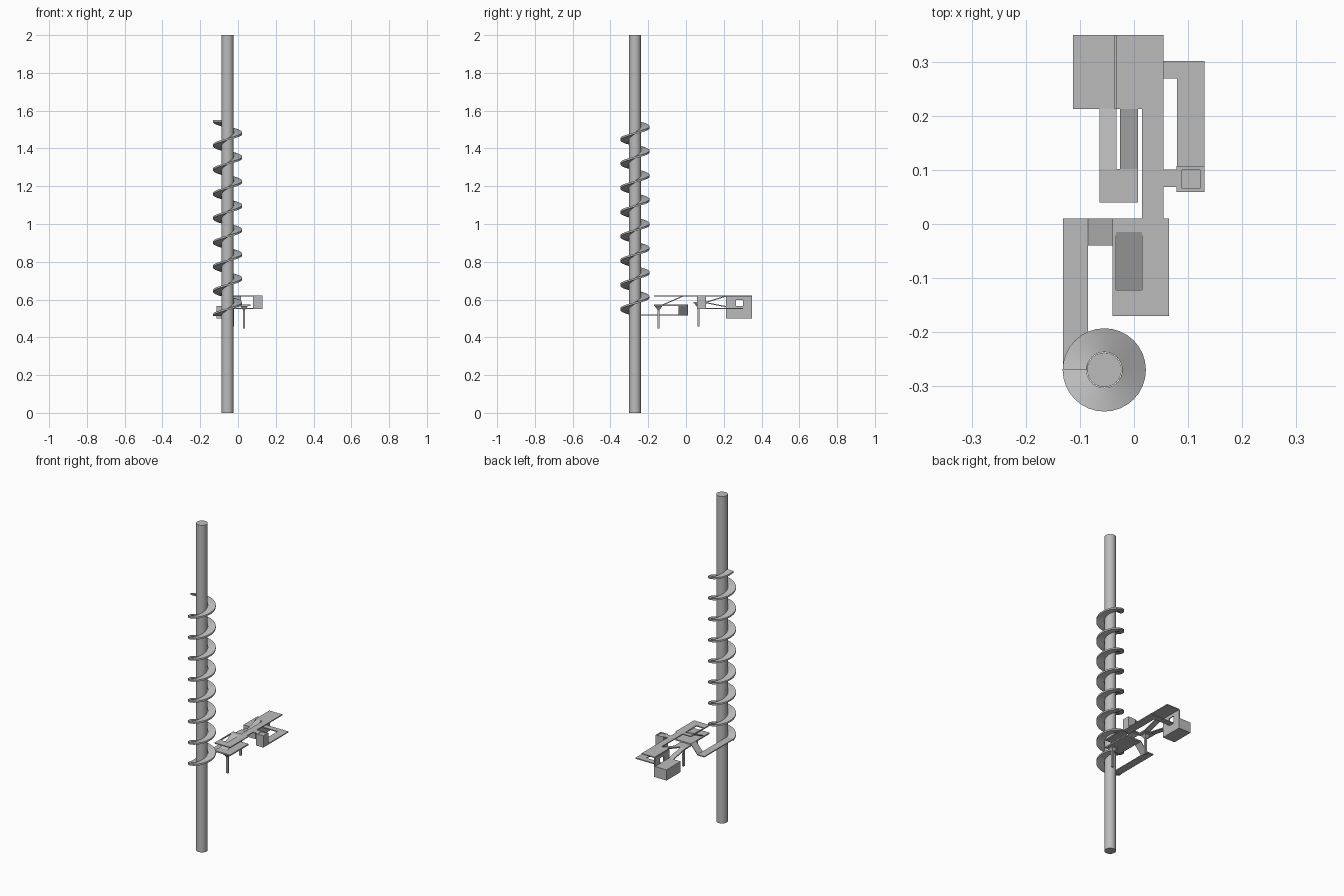
import bpy, bmesh, math
from mathutils import Vector

if "Cube" in bpy.data.objects:
    bpy.data.objects.remove(bpy.data.objects["Cube"])

grey = bpy.data.materials.new("plain grey")
grey.diffuse_color = (0.5, 0.5, 0.5, 1)
grey.use_nodes = True
grey.node_tree.nodes["Principled BSDF"].inputs["Base Color"].default_value = grey.diffuse_color


def make(name, verts, faces, smooth=False):
    me = bpy.data.meshes.new(name)
    me.from_pydata(verts, [], faces)
    bm = bmesh.new()
    bm.from_mesh(me)
    bmesh.ops.recalc_face_normals(bm, faces=bm.faces)
    bm.to_mesh(me)
    bm.free()
    me.materials.append(grey)
    ob = bpy.data.objects.new(name, me)
    bpy.context.collection.objects.link(ob)
    if smooth:
        bpy.context.view_layer.objects.active = ob
        ob.select_set(True)
        bpy.ops.object.shade_smooth_by_angle(angle=math.radians(35))
        ob.select_set(False)
    return ob


HEX = [(0, 1, 2, 3), (4, 5, 6, 7), (0, 1, 5, 4), (1, 2, 6, 5), (2, 3, 7, 6), (3, 0, 4, 7)]


def box(name, x0, x1, y0, y1, z0, z1):
    c = [(x0, y0), (x1, y0), (x1, y1), (x0, y1)]
    return make(name, [(x, y, z) for z in (z0, z1) for x, y in c], HEX)


def ramp(name, x0, x1, y0, y1, za, zb, axis="y", t=0.006):
    """Sloping slab whose top runs from za to zb along the axis."""
    c = [(x0, y0), (x1, y0), (x1, y1), (x0, y1)]
    def top(x, y):
        return zb if (x == x1 if axis == "x" else y == y1) else za
    return make(name, [(x, y, top(x, y) - d) for d in (t, 0) for x, y in c], HEX)


def post(name, x, y, z0, z1):
    """Square post with a flared head."""
    verts, faces = [], []
    for r, z in ((0.006, z0), (0.006, z1 - 0.022), (0.018, z1 - 0.006), (0.018, z1)):
        verts += [(x - r, y - r, z), (x + r, y - r, z), (x + r, y + r, z), (x - r, y + r, z)]
    for k in range(3):
        for i in range(4):
            j = (i + 1) % 4
            faces.append((4 * k + i, 4 * k + j, 4 * k + 4 + j, 4 * k + 4 + i))
    faces += [(0, 1, 2, 3), (12, 13, 14, 15)]
    make(name, verts, faces)


# tall pole
PX, PY, N = -0.055, -0.27, 32
ring = [(PX + 0.032 * math.cos(2 * math.pi * i / N), PY + 0.032 * math.sin(2 * math.pi * i / N))
        for i in range(N)]
make("pole", [(x, y, z) for z in (0, 2) for x, y in ring],
     [(i, (i + 1) % N, N + (i + 1) % N, N + i) for i in range(N)]
     + [tuple(range(N)), tuple(range(N, 2 * N))], True)

# spiral ramp: eight turns around the pole
TURNS, SEG = 8, 32
verts, faces = [], []
for k in range(TURNS * SEG + 1):
    a = math.pi + 2 * math.pi * k / SEG
    z = 0.522 + 0.1285 * k / SEG
    for r, dz in ((0.033, -0.010), (0.077, -0.010), (0.077, 0), (0.033, 0)):
        verts.append((PX + r * math.cos(a), PY + r * math.sin(a), z + dz))
for k in range(TURNS * SEG):
    for i in range(4):
        j = (i + 1) % 4
        faces.append((4 * k + i, 4 * k + j, 4 * k + 4 + j, 4 * k + 4 + i))
e = 4 * TURNS * SEG
faces += [(0, 1, 2, 3), (e, e + 1, e + 2, e + 3)]
make("spiral_ramp", verts, faces, True)

# low walkway from the foot of the spiral, rising to the lower platform
box("low_walkway", -0.131, -0.085, -0.27, 0.01, 0.516, 0.522)
ramp("low_walkway_ramp", -0.085, -0.04, -0.04, 0.01, 0.522, 0.575, "x")

# lower platform on a post, ramp up through the opening
box("lower_platform", -0.04, 0.065, -0.17, 0.008, 0.567, 0.575)
post("front_post", 0.032, -0.145, 0.447, 0.568)
ramp("opening_ramp", -0.033, 0.015, -0.122, -0.015, 0.575, 0.622)

# upper platform: frame around the opening
Z0, Z1 = 0.616, 0.622
box("upper_frame_left", -0.04, -0.033, -0.17, 0.01, Z0, Z1)
box("upper_frame_right", 0.015, 0.065, -0.17, 0.01, Z0, Z1)
box("upper_frame_front", -0.033, 0.015, -0.17, -0.122, Z0, Z1)
box("upper_frame_back", -0.033, 0.015, -0.015, 0.01, Z0, Z1)
box("upper_walkway", 0.015, 0.055, 0.01, 0.35, Z0, Z1)
box("back_platform", -0.033, 0.015, 0.213, 0.35, Z0, Z1)

# back room with a wall and doorway under the platform edge
box("back_room", -0.113, -0.033, 0.213, 0.35, 0.50, 0.565)
box("doorway_wall_near", -0.036, -0.030, 0.213, 0.265, 0.50, Z0)
box("doorway_wall_far", -0.036, -0.030, 0.302, 0.35, 0.50, Z0)
box("doorway_wall_sill", -0.036, -0.030, 0.265, 0.302, 0.50, 0.556)
box("doorway_wall_lintel", -0.036, -0.030, 0.265, 0.302, 0.598, Z0)

# switchback ramps with a landing on a post
box("landing", -0.064, 0.007, 0.04, 0.102, 0.579, 0.587)
ramp("switchback_upper_ramp", -0.026, 0.007, 0.102, 0.214, 0.587, 0.622)
ramp("switchback_lower_ramp", -0.064, -0.032, 0.102, 0.214, 0.587, 0.565)
post("back_post", -0.028, 0.066, 0.458, 0.580)

# side shaft: open top block with a lower walkway leading back
for n, b in (("left", (0.079, 0.089, 0.059, 0.107)), ("right", (0.122, 0.13, 0.059, 0.107)),
             ("front", (0.089, 0.122, 0.059, 0.066)), ("back", (0.089, 0.122, 0.100, 0.107))):
    box("side_shaft_" + n, *b, 0.552, Z1)
box("side_shaft_cover", 0.089, 0.122, 0.066, 0.100, 0.61, 0.619)
box("side_shaft_bridge", 0.055, 0.081, 0.068, 0.101, Z0, Z1)
box("side_walkway", 0.08, 0.13, 0.059, 0.302, 0.550, 0.556)
box("side_walkway_return", -0.033, 0.08, 0.269, 0.302, 0.550, 0.556)
